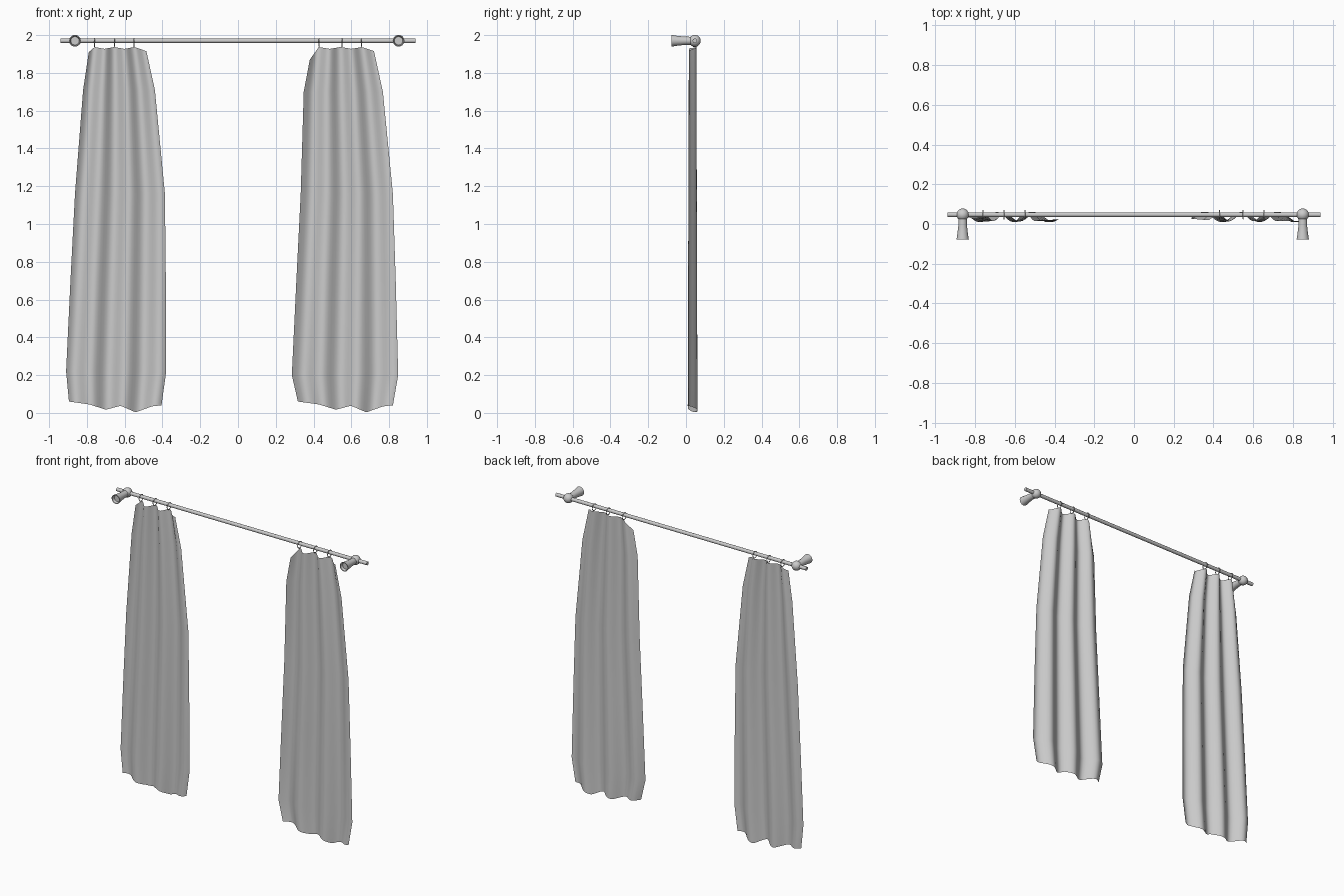
import bpy, bmesh, math
from mathutils import Matrix, Vector

if "Cube" in bpy.data.objects:
    bpy.data.objects.remove(bpy.data.objects["Cube"])

ROD_Y, ROD_Z = 0.047, 1.97


def finish(name, bm, angle=40):
    me = bpy.data.meshes.new(name)
    bm.to_mesh(me)
    bm.free()
    ob = bpy.data.objects.new(name, me)
    bpy.context.collection.objects.link(ob)
    bpy.ops.object.select_all(action='DESELECT')
    ob.select_set(True)
    bpy.context.view_layer.objects.active = ob
    bpy.ops.object.shade_smooth_by_angle(angle=math.radians(angle))
    return ob


def lerp_table(table, t):
    for (a, va), (b, vb) in zip(table, table[1:]):
        if t <= b:
            return va + (vb - va) * (t - a) / (b - a)
    return table[-1][1]


# curtain rod
bm = bmesh.new()
bmesh.ops.create_cone(bm, cap_ends=True, segments=20, radius1=0.012, radius2=0.012, depth=1.88,
                      matrix=Matrix.Translation((0, ROD_Y, ROD_Z)) @ Matrix.Rotation(math.pi / 2, 4, 'Y'))
finish("curtain_rod", bm)


# wall brackets: ball on the rod and a flared, slightly hollow foot
def bracket(name, x):
    bm = bmesh.new()
    bmesh.ops.create_uvsphere(bm, u_segments=24, v_segments=14, radius=0.031,
                              matrix=Matrix.Translation((x, ROD_Y, ROD_Z)))
    profile = [(0.021, 0.03), (0.022, -0.01), (0.026, -0.045), (0.031, -0.078),
               (0.026, -0.078), (0.022, -0.06), (0.0, -0.06)]
    verts = [bm.verts.new((x + r, y, ROD_Z)) for r, y in profile]
    edges = [bm.edges.new(p) for p in zip(verts, verts[1:])]
    bmesh.ops.spin(bm, geom=verts + edges, cent=(x, 0, ROD_Z), axis=(0, 1, 0),
                   angle=2 * math.pi, steps=24)
    bmesh.ops.remove_doubles(bm, verts=bm.verts, dist=1e-5)
    bmesh.ops.recalc_face_normals(bm, faces=bm.faces)
    finish(name, bm)


bracket("bracket_left", -0.863)
bracket("bracket_right", 0.85)


# thin ring looped around the rod
def ring(name, x):
    bpy.ops.mesh.primitive_torus_add(major_radius=0.022, minor_radius=0.0025, major_segments=24,
                                     minor_segments=8, location=(x, ROD_Y, 1.961),
                                     rotation=(0, math.pi / 2, 0))
    bpy.context.object.name = name
    bpy.ops.object.shade_smooth()


# hanging fabric: rows of (z, left x, right x), folds as a cosine across the width
def curtain(name, rows, top, hem, phase, cols=36):
    bm = bmesh.new()
    grid = []
    for k, (z, x0, x1) in enumerate(rows):
        line = []
        drop = (rows[0][0] - z) / rows[0][0]
        amp = 0.02 + 0.006 * drop
        for i in range(cols + 1):
            u = i / cols
            zz = z
            if k == 0:
                zz = lerp_table(top, u)
            elif k == len(rows) - 1:
                zz = lerp_table(hem, u)
            y = 0.035 + amp * math.cos(2 * math.pi * (u - phase + 0.03 * drop) / 0.345)
            line.append(bm.verts.new((x0 + (x1 - x0) * u, y, zz)))
        grid.append(line)
    for a, b in zip(grid, grid[1:]):
        for i in range(cols):
            bm.faces.new((a[i], b[i], b[i + 1], a[i + 1]))
    finish(name, bm, 60)


hem = [(0, 0.06), (0.22, 0.045), (0.4, 0.017), (0.56, 0.038), (0.72, 0.003), (0.9, 0.035), (1, 0.04)]
curtain("curtain_left",
        [(1.92, -0.79, -0.485), (1.71, -0.82, -0.44), (1.16, -0.863, -0.387),
         (0.7, -0.887, -0.382), (0.22, -0.91, -0.38), (0.05, -0.895, -0.405)],
        [(0, 1.91), (0.1, 1.937), (0.27, 1.927), (0.44, 1.937), (0.62, 1.927), (0.79, 1.937), (1, 1.915)],
        hem, 0.1)
curtain("curtain_right",
        [(1.92, 0.38, 0.72), (1.70, 0.35 - 0.002, 0.767), (1.16, 0.332, 0.82),
         (0.7, 0.309, 0.835), (0.20, 0.285, 0.848), (0.05, 0.317, 0.82)],
        [(0, 1.87), (0.14, 1.937), (0.31, 1.927), (0.48, 1.937), (0.65, 1.927), (0.81, 1.937), (1, 1.915)],
        hem, 0.13)

for i, x in enumerate((-0.76, -0.655, -0.55, 0.43, 0.55, 0.655)):
    ring(f"curtain_ring_{i + 1}", x)
